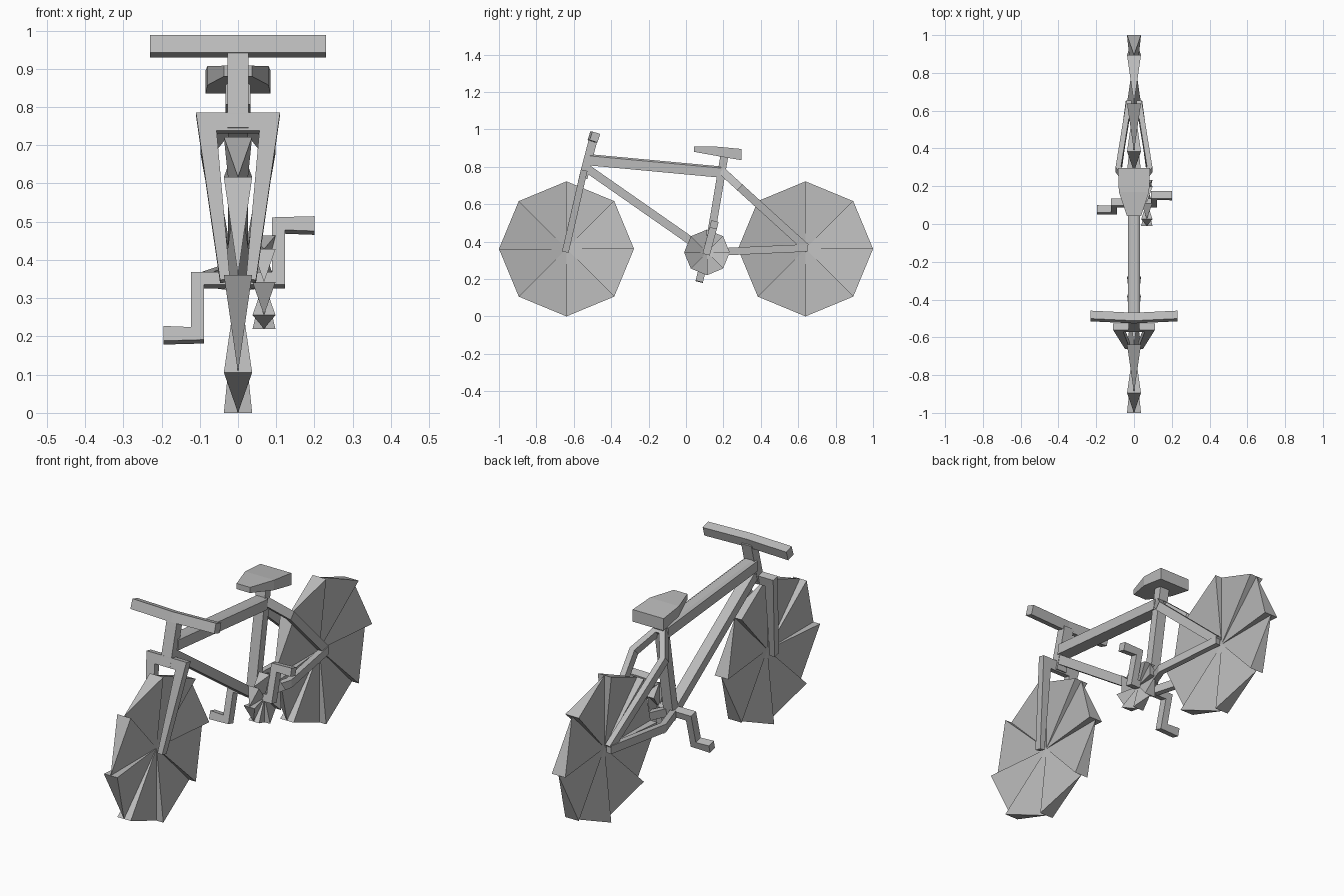
import bpy, bmesh, math
from mathutils import Vector

cube = bpy.data.objects.get("Cube")
if cube:
    bpy.data.objects.remove(cube)

GREY = (0.5, 0.5, 0.5, 1)
grey = bpy.data.materials.new("plain_grey")
grey.use_nodes = True
grey.diffuse_color = GREY
grey.node_tree.nodes["Principled BSDF"].inputs["Base Color"].default_value = GREY

X = Vector((1, 0, 0))
SQUARE = [(-1, -1), (-1, 1), (1, 1), (1, -1)]
CHAMFERED = [(-1, -1), (-1, 1), (.7, 1), (1, .6), (1, -.6), (.7, -1)]


def finish(name, bm):
    bmesh.ops.recalc_face_normals(bm, faces=bm.faces)
    mesh = bpy.data.meshes.new(name)
    bm.to_mesh(mesh)
    bm.free()
    mesh.materials.append(grey)
    obj = bpy.data.objects.new(name, mesh)
    bpy.context.collection.objects.link(obj)
    return obj


def loft(name, rings):
    """Skin a row of matching rings and cap both ends."""
    bm = bmesh.new()
    loops = [[bm.verts.new(p) for p in ring] for ring in rings]
    for a, b in zip(loops, loops[1:]):
        for i in range(len(a)):
            j = (i + 1) % len(a)
            bm.faces.new((a[i], a[j], b[j], b[i]))
    bm.faces.new(loops[0])
    bm.faces.new(loops[-1])
    return finish(name, bm)


def beam(name, path, normal, half_in, half_out, section=SQUARE):
    """Mitred bar along a path lying in the plane with the given normal."""
    pts = [Vector(p) for p in path]
    n = Vector(normal).normalized()
    widths = half_in if isinstance(half_in, list) else [half_in] * len(pts)
    rings = []
    for i, p in enumerate(pts):
        t1 = (p - pts[i - 1]).normalized() if i else (pts[1] - p).normalized()
        t2 = (pts[i + 1] - p).normalized() if i < len(pts) - 1 else t1
        t = (t1 + t2).normalized()
        side = n.cross(t).normalized() * widths[i] / t.dot(t1)
        rings.append([p + side * a + n * half_out * b for a, b in section])
    return loft(name, rings)


def mirrored(half):
    """Complete a symmetric path from its +x half."""
    return half + [(-x, y, z) for x, y, z in reversed(half)]


def bladed_disc(name, centre, radius, half_width, sides=8):
    """Wheel of wedges, each wide at one rim corner and pointed at the next."""
    c = Vector(centre)
    bm = bmesh.new()
    for k in range(sides):
        a, b = (math.tau * i / sides for i in (k, k + 1))
        start = c + radius * Vector((0, math.cos(a), math.sin(a)))
        tip = c + radius * Vector((0, math.cos(b), math.sin(b)))
        hub, left, right, end = (bm.verts.new(p) for p in
                                 (c, start + X * half_width, start - X * half_width, tip))
        for f in ((hub, left, end), (hub, end, right), (left, right, end), (hub, right, left)):
            bm.faces.new(f)
    return finish(name, bm)


# Wheels and chainring
for name, y in (("front_wheel", -.639), ("rear_wheel", .639)):
    bladed_disc(name, (0, y, .361), .361, .037)
bladed_disc("chainring", (.068, .112, .342), .122, .03)

# Main frame tubes
beam("top_tube", [(0, -.515, .837), (0, .185, .772)], X, .03, .033, CHAMFERED)
beam("down_tube", [(0, -.535, .795), (0, .11, .345)], X, .022, .026)
beam("seat_tube", [(0, .115, .325), (0, .207, .87)], X, .021, .026)
beam("head_tube", [(0, -.55, .74), (0, -.495, .95)], X, .023, .028)

# Fork
fork = mirrored([(.034, -.645, .345), (.083, -.55, .758)])
beam("fork", fork, (0, -.973, .23), [.013, .024, .024, .013], .018)

# Rear stays
seat_stay = mirrored([(.026, .64, .37), (.083, .29, .688), (.018, .2, .77)])
beam("seat_stays", seat_stay, (0, .67, .74), .014, .021)
chain_stay = mirrored([(.03, .648, .366), (.078, .29, .35), (.018, .12, .342)])
beam("chain_stays", chain_stay, (0, -.045, 1), .014, .02)

# Cranks with pedals
beam("cranks_and_pedals",
     [(-.195, .075, .203), (-.106, .075, .203), (-.106, .112, .347),
      (.106, .112, .347), (.106, .15, .49), (.2, .15, .49)],
     (0, -.967, .25), [.02, .017, .017, .017, .017, .02], .02)

# Handlebar
beam("handlebar", [(-.23, -.487, .959), (0, -.498, .959), (.23, -.487, .959)],
     (0, -.95, .3), .024, .022)

# Saddle: stations of y, half width, underside and top
stations = [(.042, .037, .88, .908), (.17, .08, .857, .907), (.297, .085, .835, .895)]
loft("saddle", [[(-w, y, lo), (w, y, lo), (w, y, hi), (-w, y, hi)]
                for y, w, lo, hi in stations])
